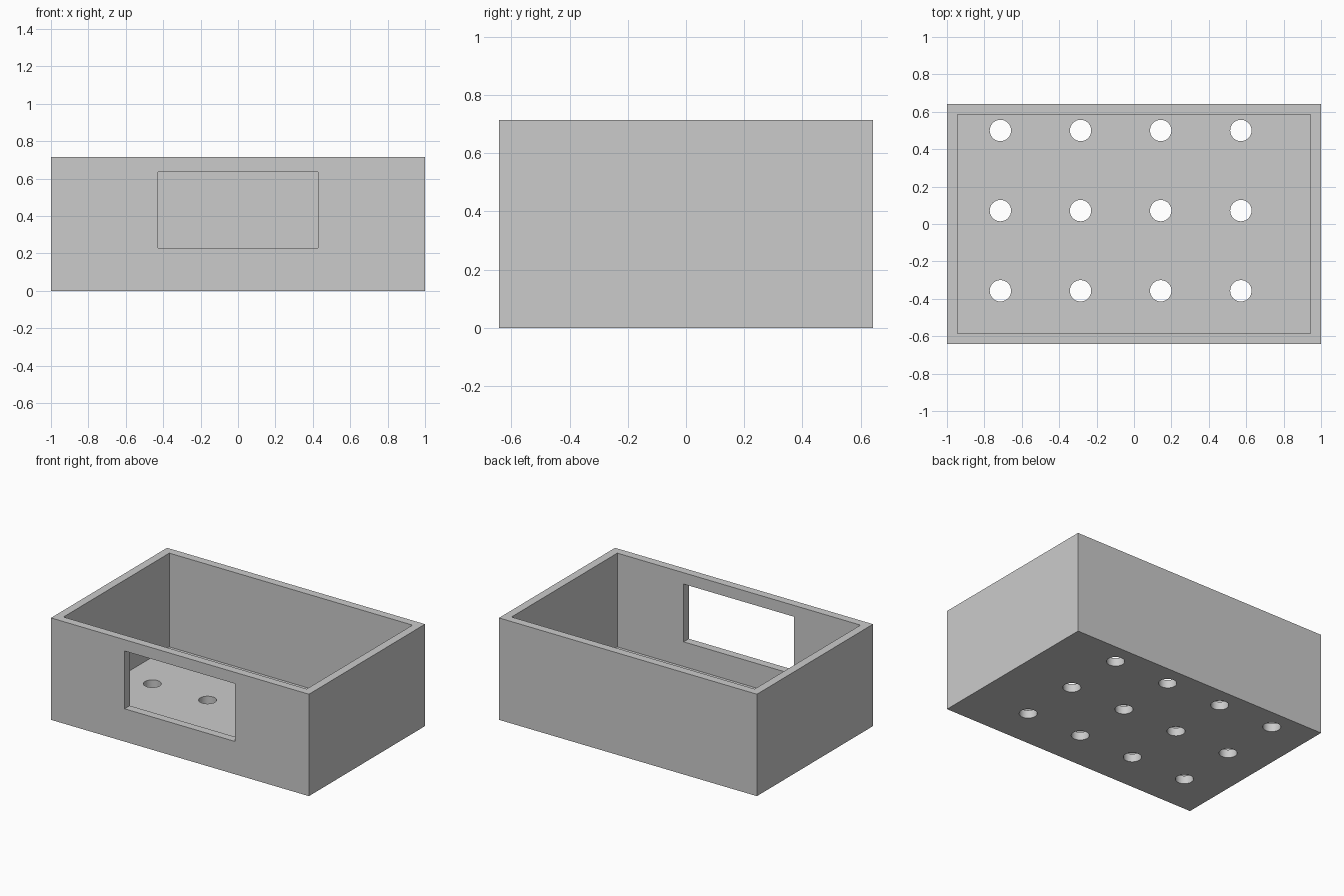
import bpy
import bmesh
from mathutils import Matrix, Vector

cube = bpy.data.objects.get("Cube")
if cube:
    bpy.data.objects.remove(cube, do_unlink=True)

MM = 1 / 70                      # design unit: box is 140 x 90 x 50
LENGTH, DEPTH, HEIGHT, WALL = 140 * MM, 90 * MM, 50 * MM, 4 * MM

grey = bpy.data.materials.new("light_grey")
grey.use_nodes = True
grey.diffuse_color = (0.6, 0.6, 0.6, 1)
grey.node_tree.nodes["Principled BSDF"].inputs["Base Color"].default_value = (0.6, 0.6, 0.6, 1)


def make_object(name, bm):
    mesh = bpy.data.meshes.new(name)
    bm.to_mesh(mesh)
    bm.free()
    mesh.materials.append(grey)
    obj = bpy.data.objects.new(name, mesh)
    bpy.context.collection.objects.link(obj)
    return obj


def block(name, low, high):
    low, high = Vector(low), Vector(high)
    bm = bmesh.new()
    bmesh.ops.create_cube(bm, size=1, matrix=Matrix.Translation((low + high) / 2)
                          @ Matrix.Diagonal((*(high - low), 1)))
    return make_object(name, bm)


def cut(target, cutter):
    mod = target.modifiers.new(cutter.name, "BOOLEAN")
    mod.operation = "DIFFERENCE"
    mod.solver = "EXACT"
    mod.object = cutter
    cutter.hide_render = True
    cutter.hide_set(True)


# Open-topped box
box = block("open_box", (-LENGTH / 2, -DEPTH / 2, 0), (LENGTH / 2, DEPTH / 2, HEIGHT))
inner_x, inner_y = LENGTH / 2 - WALL, DEPTH / 2 - WALL
cavity = block("cavity_cutter", (-inner_x, -inner_y, WALL), (inner_x, inner_y, HEIGHT + WALL))

# Window through the front wall
window = block("window_cutter", (-30 * MM, -DEPTH / 2 - WALL, 0.23),
               (30 * MM, -inner_y + WALL, 0.635))

# Grid of round drain holes through the floor
bm = bmesh.new()
for column in range(4):
    for row in range(3):
        x = -LENGTH / 2 + (20 + 30 * column) * MM
        y = -DEPTH / 2 + (20 + 30 * row) * MM
        bmesh.ops.create_cone(bm, cap_ends=True, segments=32, radius1=4 * MM,
                              radius2=4 * MM, depth=4 * WALL,
                              matrix=Matrix.Translation((x, y, WALL / 2)))
holes = make_object("drain_hole_cutter", bm)

for cutter in (cavity, window, holes):
    cut(box, cutter)

# Apply the cuts and remove the helpers
bpy.context.view_layer.objects.active = box
box.select_set(True)
for mod in list(box.modifiers):
    bpy.ops.object.modifier_apply(modifier=mod.name)
for cutter in (cavity, window, holes):
    bpy.data.objects.remove(cutter, do_unlink=True)

# Round hole walls smooth, box edges sharp
bpy.ops.object.shade_smooth_by_angle(angle=0.5)
